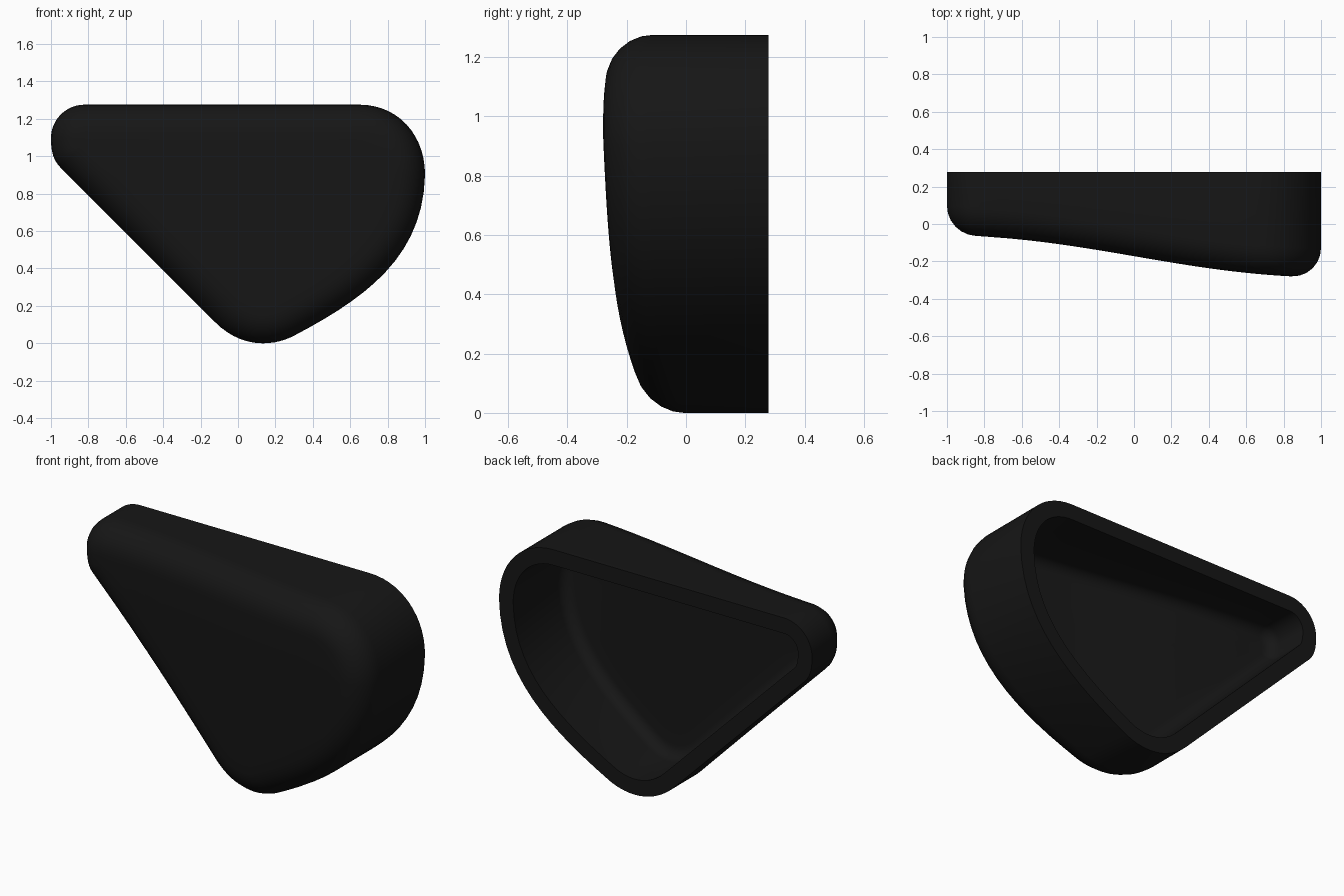
import bpy, bmesh, math
from mathutils import Vector

if "Cube" in bpy.data.objects:
    bpy.data.objects.remove(bpy.data.objects["Cube"])

BACK = 0.278      # y of the open back rim
WALL = 0.09       # shell thickness
CENTER = Vector((0.15, 0.78))

# outline in x/z: straight runs have 2 points, curves have 4 (bezier)
SEGMENTS = [
    [(-0.82, 1.275), (0.65, 1.275)],
    [(0.65, 1.275), (0.85, 1.275), (1.0, 1.12), (1.0, 0.90)],
    [(1.0, 0.90), (0.99, 0.46), (0.68, 0.24), (0.30, 0.04)],
    [(0.30, 0.04), (0.19, -0.018), (0.02, -0.03), (-0.12, 0.11)],
    [(-0.12, 0.11), (-0.95, 0.94)],
    [(-0.95, 0.94), (-0.985, 0.975), (-1.0, 1.02), (-1.0, 1.095)],
    [(-1.0, 1.095), (-1.0, 1.195), (-0.92, 1.275), (-0.82, 1.275)],
]


def outline(steps=14):
    """Points and inward normals around the closed outline."""
    pts, normals = [], []
    for seg in SEGMENTS:
        p = [Vector(c) for c in seg]
        if len(p) == 2:
            p = [p[0], p[0].lerp(p[1], 1 / 3), p[0].lerp(p[1], 2 / 3), p[1]]
        for i in range(steps):
            t = i / steps
            u = 1 - t
            pts.append(u**3 * p[0] + 3*u*u*t * p[1] + 3*u*t*t * p[2] + t**3 * p[3])
            d = u*u * (p[1] - p[0]) + 2*u*t * (p[2] - p[1]) + t*t * (p[3] - p[2])
            normals.append(Vector((d.y, -d.x)).normalized())
    return pts, normals


def front_y(x, z):
    """Gently swelling front surface, deepest at the upper right."""
    return (-0.172 - 0.05 * x - 0.066 * math.sin(math.pi * x / 1.7)
            + 0.04 * max(0, 0.95 - z) / 0.95)


PTS, NORMALS = outline()
bm = bmesh.new()


def inset(d):
    return [p + n * d for p, n in zip(PTS, NORMALS)]


def ring(loop, lift=None):
    """Ring on the front surface raised by lift, or on the back plane."""
    return [bm.verts.new((p.x, BACK if lift is None else front_y(*p) + lift, p.y))
            for p in loop]


def bridge(a, b):
    n = len(a)
    for i in range(n):
        j = (i + 1) % n
        bm.faces.new((a[i], a[j], b[j], b[i]))


def skin(rim, start, radius, lift, fillet_steps=6, rings=9):
    """Side wall, rounded edge and curved face growing from a rim ring."""
    last = rim
    for k in range(fillet_steps + 1):
        a = math.pi / 2 * k / fillet_steps
        loop = inset(start + radius * (1 - math.cos(a)))
        new = ring(loop, lift + radius * (1 - math.sin(a)))
        bridge(last, new)
        last = new
    for k in range(1, rings):
        new = ring([p.lerp(CENTER, k / rings) for p in loop], lift)
        bridge(last, new)
        last = new
    mid = bm.verts.new((CENTER.x, front_y(*CENTER) + lift, CENTER.y))
    for i in range(len(last)):
        bm.faces.new((last[i], last[(i + 1) % len(last)], mid))


# outer shell, hollow cavity and flat back rim
outer_rim = ring(inset(0))
inner_rim = ring(inset(WALL))
skin(outer_rim, 0, 0.155, 0)
skin(inner_rim, WALL, 0.065, WALL)
bridge(outer_rim, inner_rim)

bmesh.ops.recalc_face_normals(bm, faces=bm.faces)
mesh = bpy.data.meshes.new("cover_shell")
bm.to_mesh(mesh)
bm.free()
cover = bpy.data.objects.new("cover_shell", mesh)
bpy.context.collection.objects.link(cover)

# black plastic
mat = bpy.data.materials.new("black_plastic")
mat.diffuse_color = (0.008, 0.008, 0.008, 1)
mat.use_nodes = True
mat.node_tree.nodes["Principled BSDF"].inputs["Base Color"].default_value = mat.diffuse_color
mesh.materials.append(mat)

bpy.context.view_layer.objects.active = cover
cover.select_set(True)
bpy.ops.object.shade_smooth_by_angle(angle=math.radians(35))
